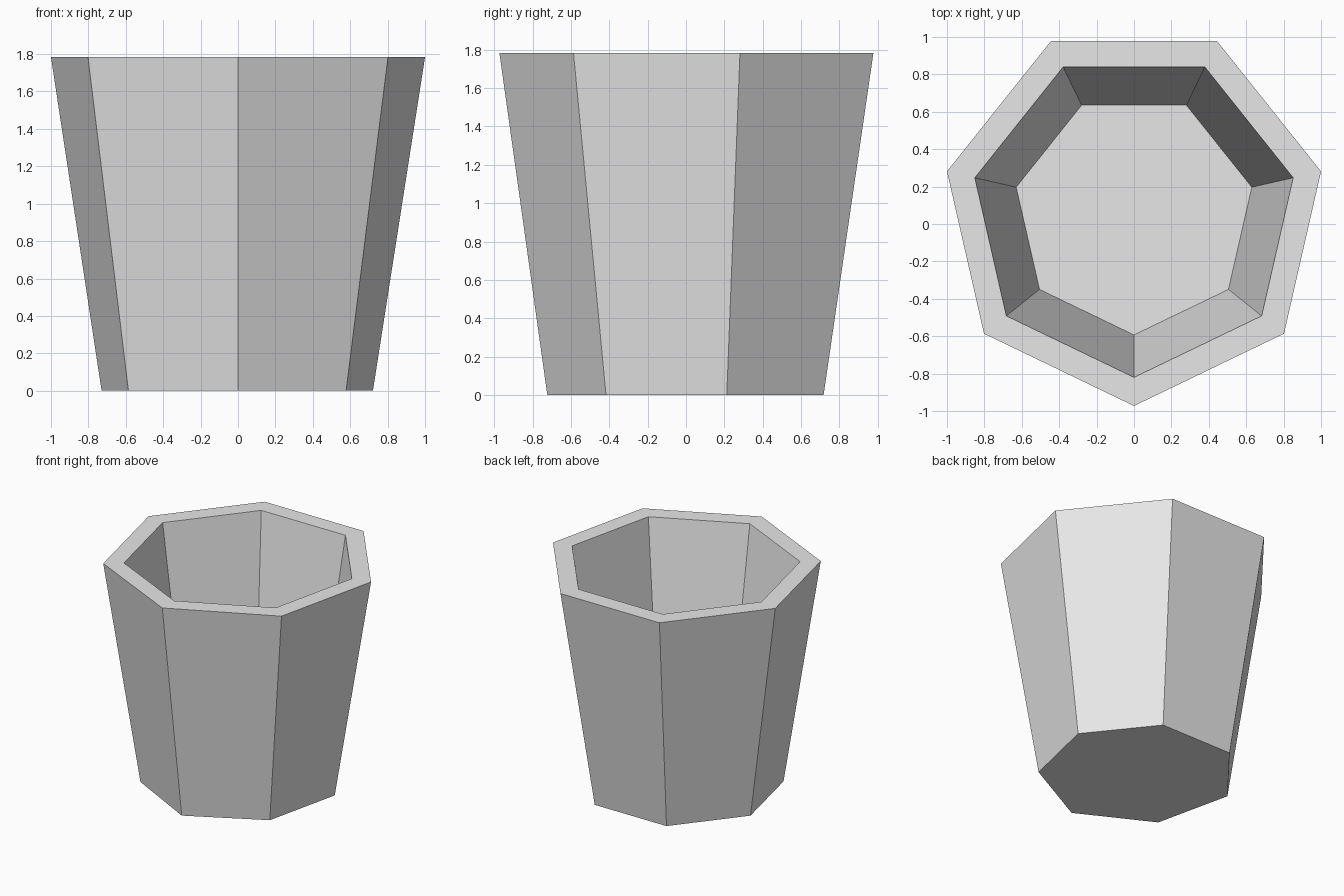
import bpy
import bmesh
from math import sin, cos, tau

SIDES = 7
HEIGHT = 1.784

cube = bpy.data.objects.get("Cube")
if cube:
    bpy.data.objects.remove(cube, do_unlink=True)

# Plain light grey material
grey = bpy.data.materials.new("light_grey")
grey.use_nodes = True
colour = (0.8, 0.8, 0.8, 1)
grey.diffuse_color = colour
grey.node_tree.nodes["Principled BSDF"].inputs["Base Color"].default_value = colour


def ring(bm, radius, z, cx=0, cy=0.053):
    """Seven-sided ring with one corner pointing to the front."""
    angles = [tau * i / SIDES for i in range(SIDES)]
    return [bm.verts.new((cx + radius * sin(a), cy - radius * cos(a), z)) for a in angles]


bm = bmesh.new()

# Rings from the outer base, over the rim, down to the inner floor
base = ring(bm, 0.744, 0, -0.004, 0.047)
base[0].co = (0, -0.723, 0)  # front corner of the base sits slightly forward
rings = [base,
         ring(bm, 1.0257, HEIGHT),
         ring(bm, 0.873, HEIGHT),
         ring(bm, 0.646, 0.34)]

# Walls and rim
for low, high in zip(rings, rings[1:]):
    for i in range(SIDES):
        j = (i + 1) % SIDES
        bm.faces.new((low[i], low[j], high[j], high[i]))

# Underside and inner floor
bm.faces.new(reversed(rings[0]))
bm.faces.new(rings[-1])
bmesh.ops.recalc_face_normals(bm, faces=bm.faces)

mesh = bpy.data.meshes.new("tapered_cup")
bm.to_mesh(mesh)
bm.free()
mesh.materials.append(grey)
cup = bpy.data.objects.new("tapered_cup", mesh)
bpy.context.scene.collection.objects.link(cup)
